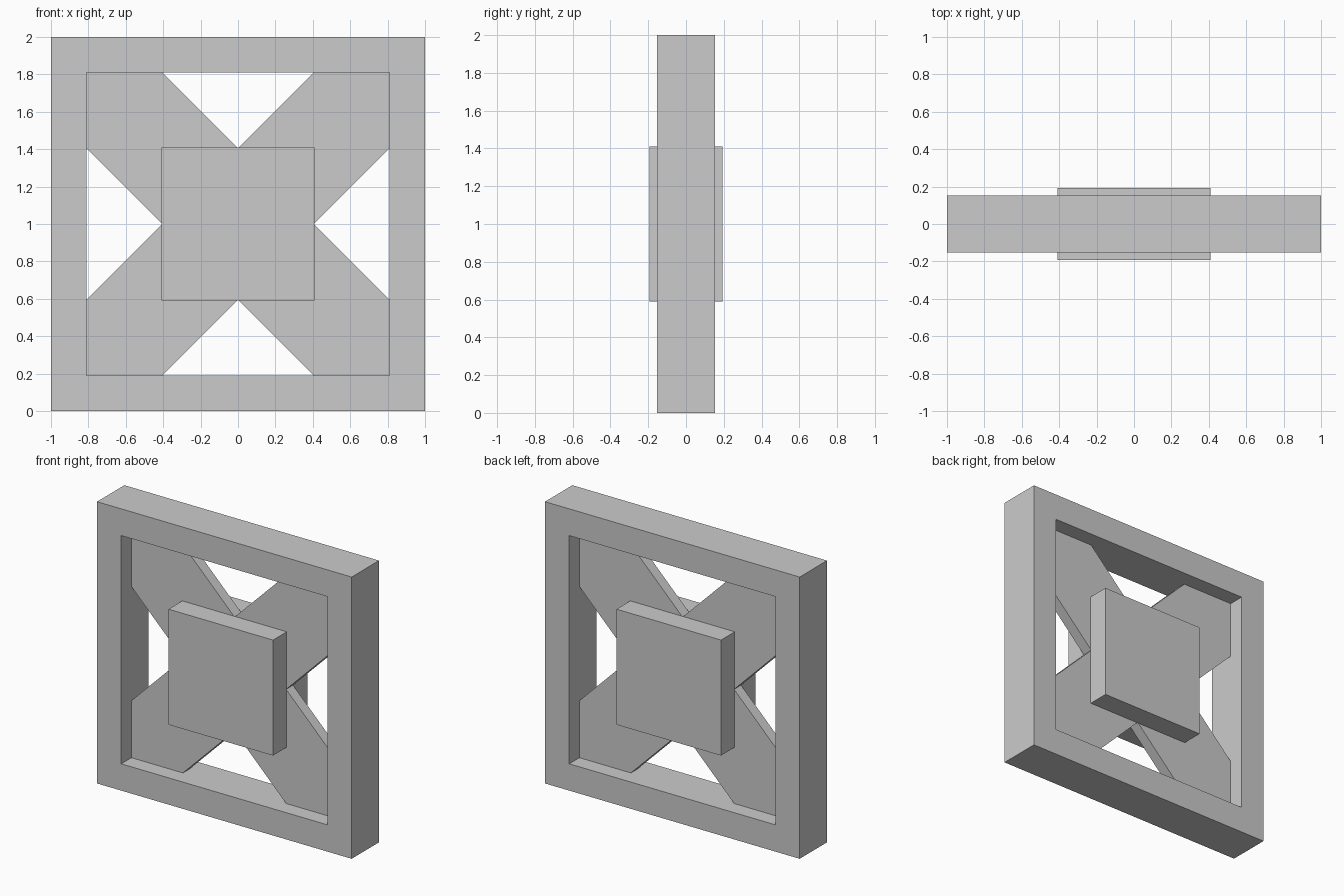
import bpy, bmesh

if "Cube" in bpy.data.objects:
    bpy.data.objects.remove(bpy.data.objects["Cube"])

CZ = 1.0                       # centre height
OUT, INN, FRAME_Y = 1.0, 0.81, 0.153
BRACE_OFF, BRACE_Y = 0.405, 0.039
PLATE, PLATE_Y = 0.41, 0.193


def finish(name, bm):
    bmesh.ops.recalc_face_normals(bm, faces=bm.faces)
    mesh = bpy.data.meshes.new(name)
    bm.to_mesh(mesh)
    bm.free()
    obj = bpy.data.objects.new(name, mesh)
    bpy.context.collection.objects.link(obj)
    return obj


def prism(name, profile, y0, y1):
    """Extrude an x/z profile (relative to the centre) from y0 to y1."""
    bm = bmesh.new()
    face = bm.faces.new([bm.verts.new((x, y0, CZ + z)) for x, z in profile])
    ext = bmesh.ops.extrude_face_region(bm, geom=[face])
    verts = [g for g in ext["geom"] if isinstance(g, bmesh.types.BMVert)]
    bmesh.ops.translate(bm, verts=verts, vec=(0, y1 - y0, 0))
    return finish(name, bm)


def square(r):
    return [(-r, -r), (r, -r), (r, r), (-r, r)]


# Square outer frame: one mitred ring
bm = bmesh.new()
rings = [[bm.verts.new((x, y, CZ + z)) for x, z in square(r)]
         for r, y in ((OUT, -FRAME_Y), (INN, -FRAME_Y), (INN, FRAME_Y), (OUT, FRAME_Y))]
for i in range(4):
    a, b = rings[i], rings[(i + 1) % 4]
    for j in range(4):
        k = (j + 1) % 4
        bm.faces.new((a[j], a[k], b[k], b[j]))
bmesh.ops.dissolve_limit(bm, angle_limit=0.001, verts=bm.verts, edges=[])
bmesh.ops.triangulate(bm, faces=[f for f in bm.faces if len(f.verts) > 4])
finish("outer_frame", bm)

# Crossed diagonal braces, trimmed to the frame corners
c = INN - BRACE_OFF
half = [(INN, c), (INN, INN), (c, INN)]
profile = half + [(-x, -z) for x, z in half]
for name, s in (("rising_brace", 1), ("falling_brace", -1)):
    prism(name, [(s * x, z) for x, z in profile], -BRACE_Y, BRACE_Y)

# Centre plates on both sides of the braces
for name, s in (("front_plate", -1), ("back_plate", 1)):
    prism(name, square(PLATE), s * BRACE_Y, s * PLATE_Y)
